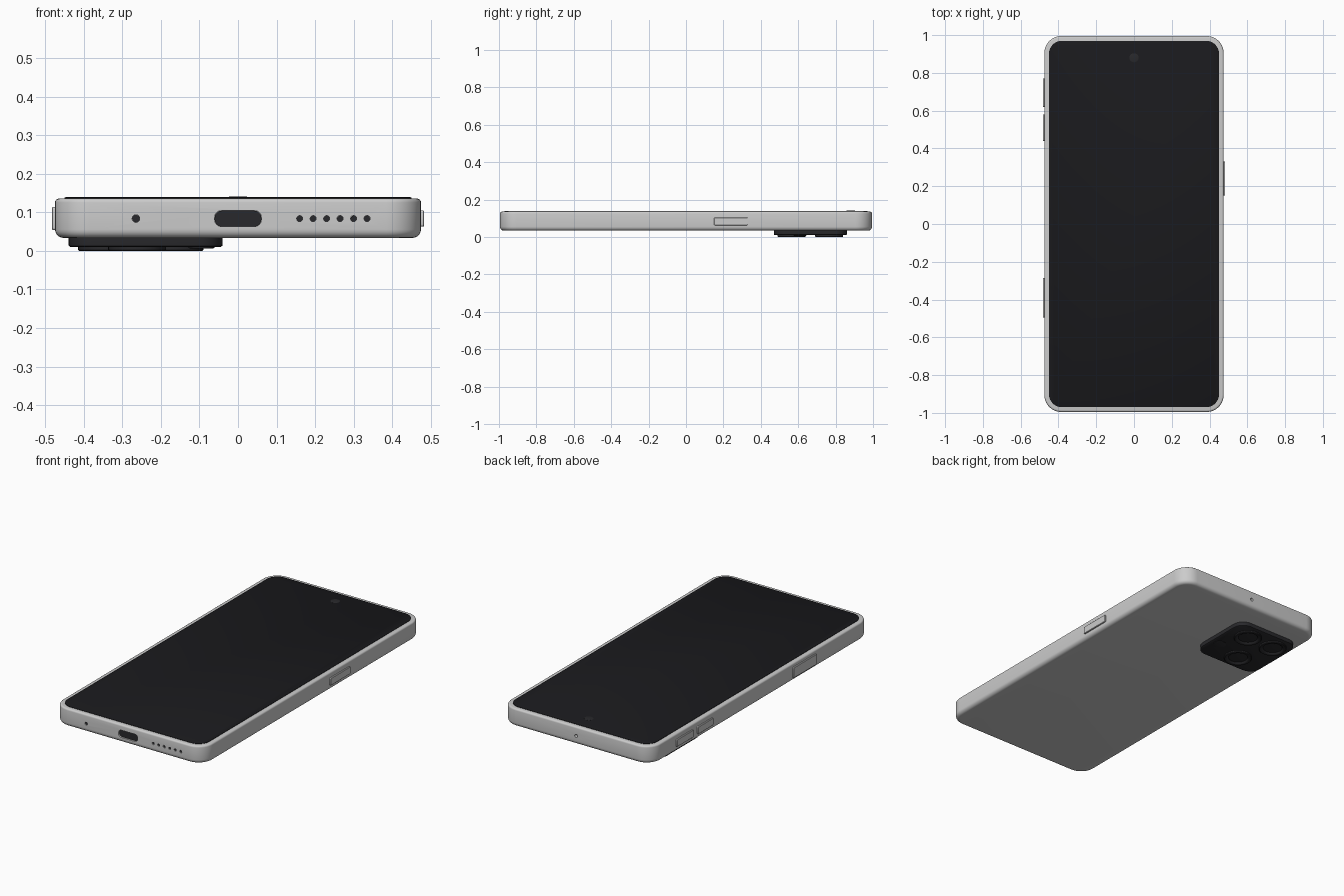
import bpy, bmesh, math
from mathutils import Matrix

if "Cube" in bpy.data.objects:
    bpy.data.objects.remove(bpy.data.objects["Cube"])


def material(name, rgb):
    m = bpy.data.materials.new(name)
    m.diffuse_color = (*rgb, 1)
    m.use_nodes = True
    m.node_tree.nodes["Principled BSDF"].inputs["Base Color"].default_value = m.diffuse_color
    return m


GLASS = material("black_glass", (0.010, 0.010, 0.012))
DARK = material("dark_grey", (0.022, 0.022, 0.025))
FRONT = Matrix.Rotation(math.radians(90), 4, 'X')    # local z -> -y
BACK = Matrix.Rotation(math.radians(-90), 4, 'X')    # local z -> +y
RIGHT = Matrix.Rotation(math.radians(90), 4, 'Y')    # local z -> +x, local x -> -z
LEFT = Matrix.Rotation(math.radians(-90), 4, 'Y')    # local z -> -x


def outline(w, d, r, seg):
    pts = []
    for i, (sx, sy) in enumerate([(1, 1), (-1, 1), (-1, -1), (1, -1)]):
        for k in range(seg + 1):
            a = math.pi / 2 * (i + k / seg)
            pts.append((sx * (w / 2 - r) + r * math.cos(a), sy * (d / 2 - r) + r * math.sin(a)))
    return pts


def slab(name, w, d, r, levels, at=(0, 0, 0), turn=Matrix(), mat=None, seg=8):
    """Rounded rectangle lofted through (inset, height) levels, bottom to top."""
    bm = bmesh.new()
    rings = []
    for inset, z in levels:
        pts = outline(w - 2 * inset, d - 2 * inset, max(r - inset, 0.002), seg)
        rings.append([bm.verts.new((x, y, z)) for x, y in pts])
    n = len(rings[0])
    for a, b in zip(rings, rings[1:]):
        for i in range(n):
            bm.faces.new((a[i], a[(i + 1) % n], b[(i + 1) % n], b[i]))
    bm.faces.new(rings[0][::-1])
    bm.faces.new(rings[-1])
    return finish(name, bm, Matrix.Translation(at) @ turn, mat)


def lathe(name, profile, at, turn=Matrix(), mat=None, seg=32):
    """Disc lofted through (radius, height) rings, bottom to top."""
    bm = bmesh.new()
    rings = [[bm.verts.new((r * math.cos(2 * math.pi * i / seg), r * math.sin(2 * math.pi * i / seg), z))
              for i in range(seg)] for r, z in profile]
    for a, b in zip(rings, rings[1:]):
        for i in range(seg):
            bm.faces.new((a[i], a[(i + 1) % seg], b[(i + 1) % seg], b[i]))
    bm.faces.new(rings[0][::-1])
    bm.faces.new(rings[-1])
    return finish(name, bm, Matrix.Translation(at) @ turn, mat)


def finish(name, bm, xf, mat):
    bm.transform(xf)
    bmesh.ops.recalc_face_normals(bm, faces=bm.faces)
    me = bpy.data.meshes.new(name)
    bm.to_mesh(me)
    bm.free()
    ob = bpy.data.objects.new(name, me)
    bpy.context.collection.objects.link(ob)
    if mat:
        me.materials.append(mat)
    smooth(ob)
    return ob


def smooth(ob):
    bpy.ops.object.select_all(action='DESELECT')
    ob.select_set(True)
    bpy.context.view_layer.objects.active = ob
    bpy.ops.object.shade_smooth_by_angle(angle=math.radians(35))


def cut(body, cutter):
    m = body.modifiers.new("cut", 'BOOLEAN')
    m.object = cutter
    m.operation = 'DIFFERENCE'
    m.solver = 'EXACT'
    bpy.context.view_layer.objects.active = body
    bpy.ops.object.modifier_apply(modifier=m.name)
    bpy.data.objects.remove(cutter)


# body with rounded rim, softer towards the back
B, T = 0.034, 0.136
rim = [(0.022 * (1 - math.sin(a)), B + 0.022 * (1 - math.cos(a)))
       for a in [math.pi / 2 * k / 5 for k in range(6)]]
rim += [(0.010 * (1 - math.cos(a)), T - 0.010 + 0.010 * math.sin(a))
        for a in [math.pi / 2 * k / 4 for k in range(5)]]
body = slab("body", 0.95, 1.99, 0.09, rim, seg=10)

# screen and selfie camera
slab("screen", 0.90, 1.94, 0.068, [(0, T - 0.004), (0, 0.138), (0.003, 0.140)], mat=GLASS)
lathe("selfie_camera", [(0.024, 0.137), (0.024, 0.1405), (0.019, 0.1415)], (0, 0.88, 0), mat=DARK)

# charging port, microphones and speaker holes
Y, H = 0.995, 0.084
cut(body, slab("port_cutter", 0.122, 0.042, 0.019, [(0, -0.03), (0, 0.02)], (0, -Y, H), FRONT))
slab("charging_port", 0.121, 0.041, 0.0185, [(0, -0.035), (0, -0.008)], (0, -Y, H), FRONT, DARK)
holes = [(-0.265, 0.010)] + [(0.16 + 0.035 * i, 0.008) for i in range(6)]
for i, (x, r) in enumerate(holes):
    cut(body, lathe("hole_cutter", [(r, -0.02), (r, 0.02)], (x, -Y, H), FRONT, seg=12))
    name = "speaker_hole_%d" % i if i else "microphone_hole"
    lathe(name, [(r * 0.99, -0.022), (r * 0.99, -0.004)], (x, -Y, H), FRONT, DARK, 12)
cut(body, lathe("hole_cutter", [(0.009, -0.02), (0.009, 0.02)], (0, Y, H), BACK, seg=12))
smooth(body)

# side keys and card tray: name, side, y centre, length, height
for name, side, y, length, h in [("power_button", 1, 0.24, 0.18, 0.042),
                                 ("volume_up", -1, 0.695, 0.15, 0.042),
                                 ("volume_down", -1, 0.51, 0.14, 0.042),
                                 ("card_tray", -1, -0.39, 0.21, 0.060)]:
    slab(name, h, length, 0.006, [(0, -0.01), (0, 0.006), (0.002, 0.008)],
         (side * 0.475, y, H), RIGHT if side > 0 else LEFT, seg=3)

# camera bump on the back
slab("camera_bump", 0.40, 0.39, 0.065, [(0.006, 0.010), (0.001, 0.013), (0, 0.017), (0, 0.037)],
     (-0.24, 0.665, 0), mat=DARK)

# three lenses and a flash, facing down
ring = [(0.001, 0.005), (0.025, 0.0065), (0.052, 0.009), (0.058, 0.002), (0.062, 0.0), (0.072, 0.0),
        (0.075, 0.003), (0.075, 0.012)]
for i, (x, y) in enumerate([(-0.165, 0.765), (-0.34, 0.765), (-0.262, 0.565)]):
    lathe("camera_lens_%d" % (i + 1), ring, (x, y, 0), mat=DARK, seg=40)
lathe("flash", [(0.028, 0.006), (0.034, 0.008), (0.034, 0.012)], (-0.095, 0.61, 0), mat=DARK)
